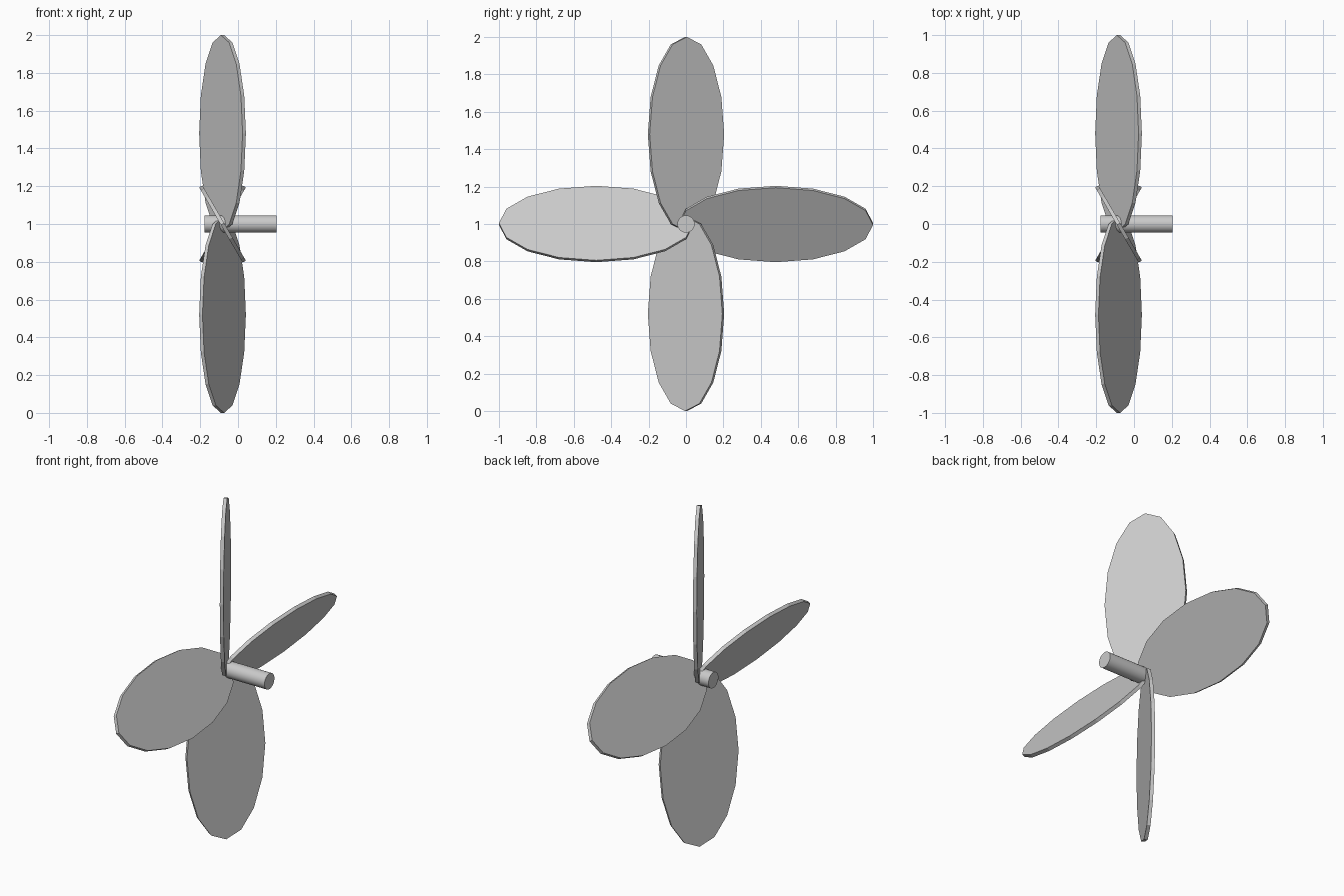
import bpy, bmesh, math
from mathutils import Matrix

if "Cube" in bpy.data.objects:
    bpy.data.objects.remove(bpy.data.objects["Cube"])

grey = bpy.data.materials.new("light grey")
grey.diffuse_color = (0.59, 0.59, 0.59, 1)
grey.use_nodes = True
grey.node_tree.nodes["Principled BSDF"].inputs["Base Color"].default_value = grey.diffuse_color

HUB = Matrix.Translation((-0.082, 0, 1))   # where the blades meet the shaft


def add_object(name, bm):
    mesh = bpy.data.meshes.new(name)
    bm.to_mesh(mesh)
    bm.free()
    mesh.materials.append(grey)
    obj = bpy.data.objects.new(name, mesh)
    bpy.context.collection.objects.link(obj)
    return obj


# Four pitched blades: flat 16-sided ellipses, turned about the shaft
for i in range(4):
    bm = bmesh.new()
    bmesh.ops.create_cone(bm, cap_ends=True, segments=16, radius1=1, radius2=1, depth=0.02)
    # disc normal along x, long axis along z, chord along y
    bm.transform(Matrix.Rotation(math.radians(90), 4, 'Y'))
    bm.transform(Matrix.Diagonal((1, 0.23, 0.52, 1)))
    pitch = Matrix.Rotation(math.radians(30), 4, 'Z')
    turn = Matrix.Rotation(math.radians(90 * i), 4, 'X')
    bm.transform(HUB @ turn @ Matrix.Translation((0, 0, 0.48)) @ pitch)
    add_object(f"blade_{i + 1}", bm)

# Round shaft through the hub
bm = bmesh.new()
bmesh.ops.create_cone(bm, cap_ends=True, segments=32, radius1=0.046, radius2=0.046, depth=0.382)
bm.transform(Matrix.Translation((0.013, 0, 1)) @ Matrix.Rotation(math.radians(90), 4, 'Y'))
shaft = add_object("shaft", bm)
bpy.context.view_layer.objects.active = shaft
shaft.select_set(True)
bpy.ops.object.shade_smooth_by_angle(angle=math.radians(30))
